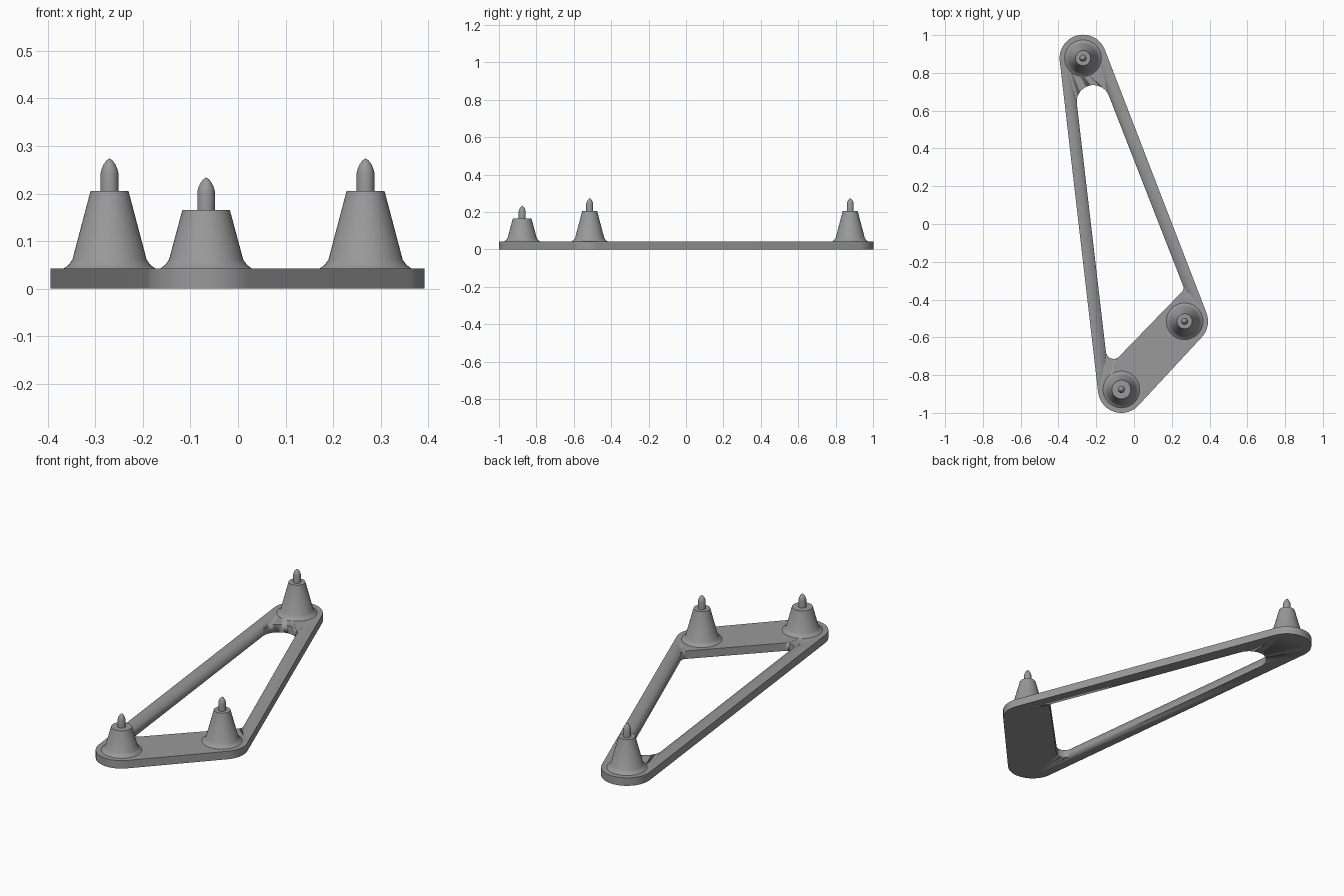
import bpy, bmesh, math
from mathutils import Vector
from mathutils.geometry import convex_hull_2d

if "Cube" in bpy.data.objects:
    bpy.data.objects.remove(bpy.data.objects["Cube"])

grey = bpy.data.materials.new("grey plastic")
grey.diffuse_color = (0.32, 0.32, 0.32, 1)
grey.use_nodes = True
grey.node_tree.nodes["Principled BSDF"].inputs["Base Color"].default_value = grey.diffuse_color

PLATE_TOP = 0.042


def finish(name, bm, angle=30):
    bmesh.ops.recalc_face_normals(bm, faces=bm.faces)
    mesh = bpy.data.meshes.new(name)
    bm.to_mesh(mesh)
    bm.free()
    obj = bpy.data.objects.new(name, mesh)
    bpy.context.collection.objects.link(obj)
    mesh.materials.append(grey)
    bpy.ops.object.select_all(action='DESELECT')
    obj.select_set(True)
    bpy.context.view_layer.objects.active = obj
    bpy.ops.object.shade_smooth_by_angle(angle=math.radians(angle))
    return obj


def rounded_outline(corners, n=64):
    """Taut loop around circles given as (x, y, radius)."""
    pts = [Vector((x + r * math.cos(2 * math.pi * i / n),
                   y + r * math.sin(2 * math.pi * i / n)))
           for x, y, r in corners for i in range(n)]
    return [pts[i] for i in convex_hull_2d(pts)]


def prism(name, outline, z0, z1):
    bm = bmesh.new()
    low = bm.faces.new([bm.verts.new((p.x, p.y, z0)) for p in outline])
    new = bmesh.ops.extrude_face_region(bm, geom=[low], use_keep_orig=True)["geom"]
    bmesh.ops.translate(bm, vec=(0, 0, z1 - z0),
                        verts=[g for g in new if isinstance(g, bmesh.types.BMVert)])
    return finish(name, bm)


def lathe(name, profile, x, y, n=48):
    """Revolve (radius, height) points around a vertical axis."""
    bm = bmesh.new()
    verts = [bm.verts.new((r, 0, z)) for r, z in profile]
    edges = [bm.edges.new(pair) for pair in zip(verts, verts[1:])]
    bmesh.ops.spin(bm, geom=verts + edges, cent=(0, 0, 0), axis=(0, 0, 1),
                   angle=2 * math.pi, steps=n, use_duplicate=False)
    bmesh.ops.remove_doubles(bm, verts=bm.verts, dist=1e-5)
    bmesh.ops.translate(bm, vec=(x, y, 0), verts=bm.verts)
    return finish(name, bm)


# Post positions: x, y, shoulder height, shoulder radius
posts = {"back_post": (-0.27, 0.878, 0.205, 0.040),
         "right_post": (0.268, -0.515, 0.205, 0.040),
         "front_post": (-0.067, -0.876, 0.165, 0.050)}

# Base plate with a rounded triangular opening
plate = prism("base_plate", rounded_outline(
    [(x, y, 0.124) for x, y, _, _ in posts.values()]), 0, PLATE_TOP)
cutter = prism("opening_cutter", rounded_outline(
    [(-0.215, 0.647, 0.088), (0.232, -0.338, 0.030), (-0.108, -0.673, 0.041)]),
    -0.1, 0.2)
cut = plate.modifiers.new("opening", 'BOOLEAN')
cut.object = cutter
cut.solver = 'EXACT'
bpy.context.view_layer.objects.active = plate
bpy.ops.object.modifier_apply(modifier=cut.name)
bpy.data.objects.remove(cutter)

# Flared conical posts, each with a pointed pin on top
for name, (x, y, top, r) in posts.items():
    lathe(name, [(0, PLATE_TOP - 0.01), (0.097, PLATE_TOP - 0.01), (0.097, PLATE_TOP),
                 (0.086, 0.050), (0.078, 0.061), (r, top), (0, top)], x, y)
    pin = 0.0185
    lathe(name.replace("post", "pin"),
          [(0, top - 0.01), (pin, top - 0.01), (pin, top + 0.039), (0.0165, top + 0.047),
           (0.012, top + 0.057), (0.006, top + 0.065), (0, top + 0.069)], x, y, 32)
